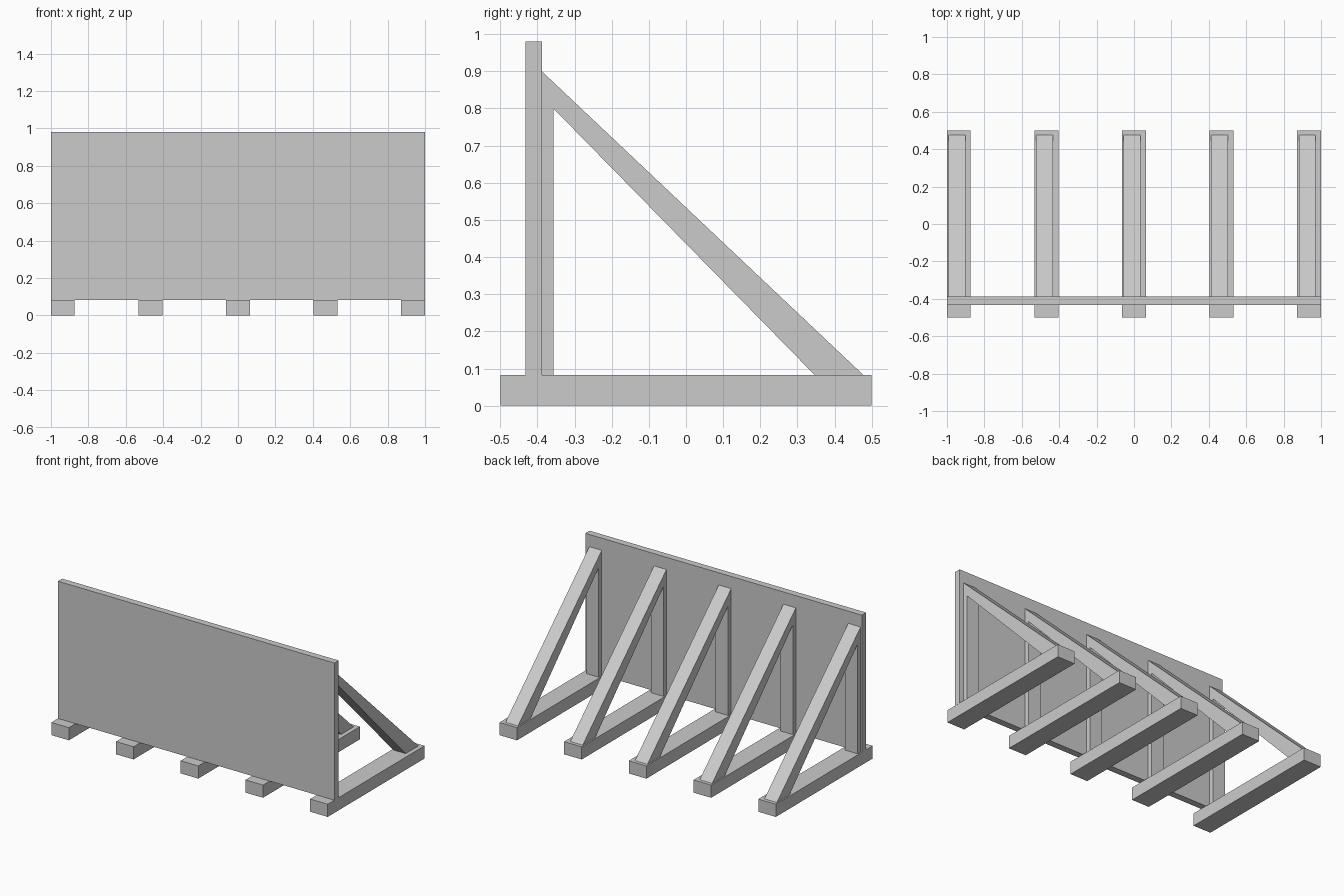
import bpy, bmesh

if "Cube" in bpy.data.objects:
    bpy.data.objects.remove(bpy.data.objects["Cube"])


def prism(name, profile, x0, x1):
    """Extrude a (y, z) profile along x from x0 to x1."""
    bm = bmesh.new()
    face = bm.faces.new([bm.verts.new((x0, y, z)) for y, z in profile])
    new = bmesh.ops.extrude_face_region(bm, geom=[face])["geom"]
    verts = [v for v in new if isinstance(v, bmesh.types.BMVert)]
    bmesh.ops.translate(bm, verts=verts, vec=(x1 - x0, 0, 0))
    bmesh.ops.recalc_face_normals(bm, faces=bm.faces[:])
    mesh = bpy.data.meshes.new(name)
    bm.to_mesh(mesh)
    bm.free()
    obj = bpy.data.objects.new(name, mesh)
    bpy.context.collection.objects.link(obj)
    return obj


def rect(y0, y1, z0, z1):
    return [(y0, z0), (y1, z0), (y1, z1), (y0, z1)]


FOOT_TOP = 0.083
FOOT_WIDTH = 0.127
BRACE_WIDTH = 0.09
SPACING = 0.468

# Upright board
prism("panel", rect(-0.432, -0.388, FOOT_TOP, 0.98), -1.0, 1.0)

# Post and diagonal brace as one mitred frame
frame = [(-0.388, FOOT_TOP), (-0.357, FOOT_TOP), (-0.357, 0.80),
         (0.346, FOOT_TOP), (0.477, FOOT_TOP), (-0.388, 0.90)]

# Five supports: foot on the ground with the frame on top
for i in range(5):
    x = -1.0 + i * SPACING
    prism(f"foot_{i + 1}", rect(-0.5, 0.5, 0, FOOT_TOP), x, x + FOOT_WIDTH)
    prism(f"brace_frame_{i + 1}", frame, x + 0.009, x + 0.009 + BRACE_WIDTH)
